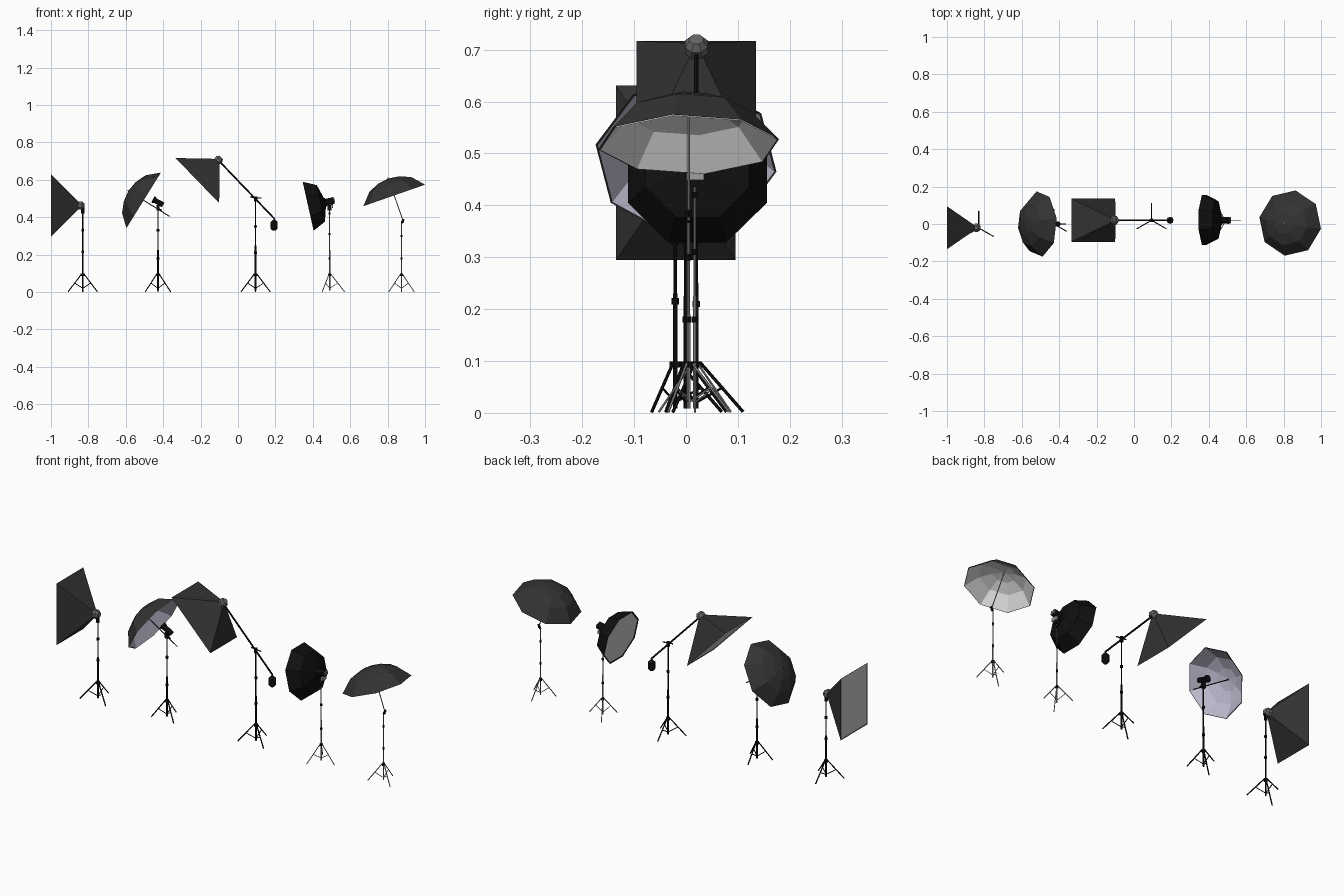
import bpy, bmesh, math
from mathutils import Vector, Matrix

if "Cube" in bpy.data.objects:
    bpy.data.objects.remove(bpy.data.objects["Cube"])


def material(name, r, g, b):
    m = bpy.data.materials.new(name)
    m.use_nodes = True
    m.diffuse_color = (r, g, b, 1)
    m.node_tree.nodes["Principled BSDF"].inputs["Base Color"].default_value = (r, g, b, 1)
    return m


FABRIC = material("dark fabric", 0.033, 0.033, 0.033)
BLACK = material("black", 0.005, 0.005, 0.005)
GREY = material("grey plastic", 0.13, 0.13, 0.13)
SILVER = material("silver metal", 0.35, 0.35, 0.35)
WHITE = material("white lining", 0.75, 0.75, 0.75)
DIFFUSER = material("diffuser cloth", 0.6, 0.6, 0.6)
LAVENDER = material("lavender lining", 0.5, 0.5, 0.62)


def tilt(center, degrees):
    """Local frame leaned about the y axis; local z is the part's axis."""
    return Matrix.Translation(center) @ Matrix.Rotation(-math.radians(degrees), 4, 'Y')


def finish(name, bm, mat, frame=Matrix()):
    bm.transform(frame)
    mesh = bpy.data.meshes.new(name)
    bm.to_mesh(mesh)
    bm.free()
    mesh.materials.append(mat)
    ob = bpy.data.objects.new(name, mesh)
    bpy.context.collection.objects.link(ob)
    return ob


def loft(name, profile, mat, frame, sides=8, turn=0, scale=(1, 1), cap_end=True):
    """Faceted shell through rings of (radius, height)."""
    bm = bmesh.new()
    rings = []
    for r, h in profile:
        angles = [math.radians(turn) + math.tau * i / sides for i in range(sides)]
        rings.append([bm.verts.new((r * math.cos(a) * scale[0], r * math.sin(a) * scale[1], h))
                      for a in angles])
    for low, high in zip(rings, rings[1:]):
        for i in range(sides):
            j = (i + 1) % sides
            bm.faces.new((low[i], low[j], high[j], high[i]))
    if cap_end:
        bm.faces.new(rings[-1])
    return finish(name, bm, mat, frame)


def rod(name, p, q, r, mat, r2=None, sides=8):
    p, q = Vector(p), Vector(q)
    bm = bmesh.new()
    bmesh.ops.create_cone(bm, cap_ends=True, segments=sides, radius1=r,
                          radius2=r if r2 is None else r2, depth=(q - p).length)
    turn = (q - p).to_track_quat('Z', 'Y').to_matrix().to_4x4()
    return finish(name, bm, mat, Matrix.Translation((p + q) / 2) @ turn)


def box(name, size, mat, frame):
    bm = bmesh.new()
    bmesh.ops.create_cube(bm, size=1)
    bmesh.ops.scale(bm, vec=size, verts=bm.verts)
    return finish(name, bm, mat, frame)


def stand(name, x, y, top, mat, reach, turn, r, joints):
    hub = 0.095
    mid = top * 0.5
    rod(name + "_lower_pole", (x, y, 0.008), (x, y, mid), r, mat)
    rod(name + "_upper_pole", (x, y, mid), (x, y, top), r * 0.75, mat)
    rod(name + "_hub", (x, y, hub - 0.008), (x, y, hub + 0.004), r * 2.4, BLACK)
    for z in joints:
        rod(name + "_collar", (x, y, z - 0.006), (x, y, z + 0.006), r * 1.6, BLACK)
    for k in range(3):
        a = math.radians(turn + 120 * k)
        d = Vector((math.cos(a), math.sin(a), 0))
        base = Vector((x, y, 0))
        foot = base + d * reach + Vector((0, 0, 0.002))
        shoulder = base + d * r * 2 + Vector((0, 0, hub))
        rod(name + "_leg", foot, shoulder, r * 0.7, mat, sides=6)
        rod(name + "_brace", base + Vector((0, 0, 0.02)), (foot + shoulder) / 2, r * 0.5, mat, sides=6)


def softbox(name, center, degrees):
    frame = tilt(center, degrees)
    half = (0.168, 0.115)
    diag = math.sqrt(2)
    loft(name + "_fabric", [(diag, 0), (0.1 * diag, 0.15)], FABRIC, frame, 4, 45, half)
    loft(name + "_diffuser", [(0.985 * diag, 0.002), (0.98 * diag, 0.003)], DIFFUSER,
         frame, 4, 45, half)
    loft(name + "_speed_ring", [(0.008, 0.145), (0.024, 0.148), (0.024, 0.165), (0.014, 0.178)],
         GREY, frame, 8, 22.5)


def umbrella(name, center, degrees, turn, lining, shaft, shaft_mat):
    frame = tilt(center, degrees)
    dome = [(0.177, 0), (0.12, 0.062), (0.06, 0.087), (0.003, 0.095)]
    loft(name + "_canopy", dome, FABRIC, frame, 8, turn)
    loft(name + "_lining", [(r * 0.98, h * 0.97 - 0.001) for r, h in dome], lining, frame, 8, turn)
    rod(name + "_shaft", frame @ Vector((0, 0, -shaft)), frame @ Vector((0, 0, 0.1)), 0.0025, shaft_mat)


# Upright softbox
stand("softbox_stand", -0.83, -0.021, 0.46, BLACK, 0.09, 90, 0.0045, (0.215, 0.33))
softbox("upright_softbox", (-1, -0.02, 0.4625), -90)
rod("upright_softbox_bracket", (-0.83, -0.021, 0.42), (-0.83, -0.021, 0.455), 0.009, BLACK)

# Reflective umbrella with flash head
stand("flash_stand", -0.428, 0, 0.45, BLACK, 0.078, 90, 0.0045, (0.18, 0.33))
umbrella("reflective_umbrella", (-0.505, 0, 0.491), 58.2, 10, LAVENDER, 0.165, BLACK)
rod("flash_body", (-0.40, 0, 0.466), (-0.437, 0, 0.486), 0.014, BLACK)
rod("flash_reflector", (-0.437, 0, 0.486), (-0.455, 0, 0.496), 0.013, BLACK, 0.02)
box("flash_bracket", (0.018, 0.016, 0.03), BLACK, tilt((-0.428, 0, 0.45), 0))
rod("flash_handle", (-0.428, 0, 0.448), (-0.408, 0, 0.436), 0.004, BLACK)

# Boom softbox with counterweight
stand("boom_stand", 0.094, 0.02, 0.5, BLACK, 0.09, 90, 0.0045, (0.21, 0.35))
softbox("boom_softbox", (-0.2175, 0.02, 0.596), -45.9)
rod("boom_arm", (-0.11, 0.02, 0.71), (0.195, 0.02, 0.392), 0.0045, BLACK)
rod("boom_clamp", (0.094, 0.02, 0.485), (0.094, 0.02, 0.512), 0.009, BLACK)
rod("boom_clamp_handle", (0.065, 0.02, 0.508), (0.125, 0.02, 0.502), 0.003, BLACK)
rod("counterweight_hook", (0.193, 0.02, 0.395), (0.193, 0.02, 0.375), 0.004, BLACK)
loft("counterweight", [(0.008, 0.328), (0.019, 0.34), (0.019, 0.374), (0.007, 0.386)], BLACK,
     tilt((0.193, 0.02, 0), 0))

# Octagonal softbox with lamp head
stand("octabox_stand", 0.49, 0.017, 0.45, SILVER, 0.08, 0, 0.0033, (0.18, 0.31, 0.42))
octa = tilt((0.375, 0.022, 0.459), -77.4)
loft("octabox_fabric", [(0.145, 0), (0.108, 0.07), (0.025, 0.092)], BLACK, octa, 8, 22.5)
loft("octabox_diffuser", [(0.138, 0.003), (0.136, 0.004)], DIFFUSER, octa, 8, 22.5)
lamp = tilt((0.478, 0.02, 0.482), -77.4)
loft("lamp_body", [(0.028, -0.022), (0.028, -0.012), (0.02, -0.006), (0.02, 0.036)], BLACK, lamp, 8, 22.5)
box("lamp_back_panel", (0.02, 0.03, 0.004), GREY, lamp @ Matrix.Translation((0, 0, 0.038)))
box("lamp_bracket", (0.022, 0.016, 0.03), BLACK, tilt((0.49, 0.017, 0.45), 0))
box("lamp_clamp_lever", (0.012, 0.034, 0.018), SILVER, tilt((0.503, 0.018, 0.458), 0))

# Overhead umbrella
stand("umbrella_stand", 0.874, 0.005, 0.38, SILVER, 0.078, 90, 0.0036, (0.18, 0.3))
umbrella("overhead_umbrella", (0.835, 0.005, 0.5175), 19.2, 35, WHITE, 0.155, SILVER)
rod("umbrella_bracket", (0.876, 0.005, 0.368), (0.886, 0.005, 0.39), 0.006, BLACK)
